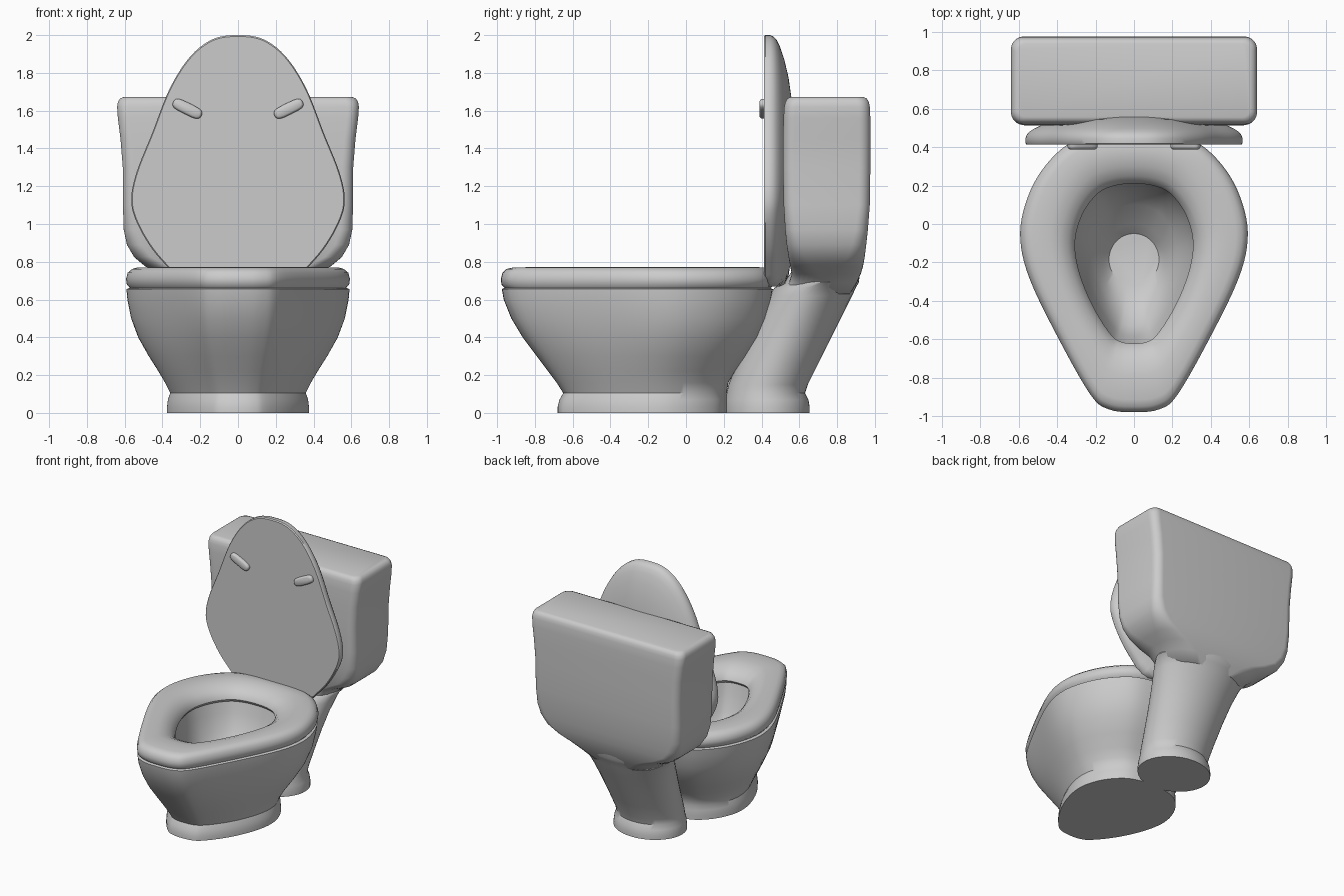
import bpy, bmesh, math
from mathutils import Vector

if "Cube" in bpy.data.objects:
    bpy.data.objects.remove(bpy.data.objects["Cube"])

ceramic = bpy.data.materials.new("light grey ceramic")
ceramic.diffuse_color = (0.6, 0.6, 0.6, 1)
ceramic.use_nodes = True
ceramic.node_tree.nodes["Principled BSDF"].inputs["Base Color"].default_value = ceramic.diffuse_color


def closed_curve(half, steps=5):
    """Smooth closed outline from the right half of a mirrored outline."""
    pts = [Vector(p) for p in half]
    pts += [Vector((-p.x, p.y)) for p in reversed(pts[1:-1])]
    n, out = len(pts), []
    for i in range(n):
        a, b, c, d = (pts[(i + k) % n] for k in (-1, 0, 1, 2))
        for s in range(steps):
            t = s / steps
            out.append(0.5 * (2 * b + (c - a) * t + (2 * a - 5 * b + 4 * c - d) * t ** 2
                              + (3 * b - a - 3 * c + d) * t ** 3))
    return out


def loft(name, rings, closed=False, angle=40):
    """Skin a list of equal-length rings, capping the ends unless closed."""
    bm = bmesh.new()
    vs = [[bm.verts.new(p) for p in r] for r in rings]
    n = len(vs[0])
    pairs = list(zip(vs, vs[1:])) + ([(vs[-1], vs[0])] if closed else [])
    for a, b in pairs:
        for i in range(n):
            j = (i + 1) % n
            bm.faces.new((a[i], a[j], b[j], b[i]))
    if not closed:
        bm.faces.new(vs[0])
        bm.faces.new(vs[-1])
    bmesh.ops.remove_doubles(bm, verts=bm.verts, dist=0.0005)
    bmesh.ops.recalc_face_normals(bm, faces=bm.faces)
    me = bpy.data.meshes.new(name)
    bm.to_mesh(me)
    bm.free()
    me.materials.append(ceramic)
    ob = bpy.data.objects.new(name, me)
    bpy.context.collection.objects.link(ob)
    bpy.ops.object.select_all(action='DESELECT')
    ob.select_set(True)
    bpy.context.view_layer.objects.active = ob
    bpy.ops.object.shade_smooth_by_angle(angle=math.radians(angle))
    return ob


# Egg outline shared by bowl and seat, normalised to -1..1
egg = closed_curve([(0, -.98), (.13, -.965), (.225, -.89), (.39, -.6), (.54, -.29), (.59, -.08),
                    (.565, .1), (.485, .27), (.35, .41), (.19, .46), (0, .47)])
egg = [Vector((p.x / .59, (p.y + .255) / .725)) for p in egg]


def egg_ring(y0, y1, hw, z, roundness=0.0):
    out = []
    for p in egg:
        q = p.lerp(p.normalized(), roundness)
        out.append((q.x * hw, (y0 + y1) / 2 + q.y * (y1 - y0) / 2, z))
    return out


def box_ring(hw, y0, y1, z, r, seg=8):
    out = []
    for k, (sx, y) in enumerate(((1, y1 - r), (-1, y1 - r), (-1, y0 + r), (1, y0 + r))):
        for i in range(seg + 1):
            a = math.pi / 2 * (k + i / seg)
            out.append((sx * (hw - r) + r * math.cos(a), y + r * math.sin(a), z))
    return out


# Bowl: outer wall up to the rim, then down the basin to a round flat bottom
loft("bowl", [egg_ring(*r) for r in (
    (-.68, .22, .38, 0, .4), (-.68, .22, .38, .03, .4), (-.67, .22, .375, .07, .4),
    (-.65, .215, .363, .105, .4), (-.685, .225, .39, .16, .35), (-.73, .26, .425, .22, .3),
    (-.79, .32, .475, .3, .2), (-.865, .385, .53, .4, .1), (-.925, .425, .565, .5, 0),
    (-.965, .45, .585, .6, 0), (-.975, .46, .59, .655, 0), (-.965, .45, .58, .66, 0),
    (-.64, .23, .33, .66, .3), (-.62, .21, .31, .58, .3), (-.58, .17, .275, .46, .35),
    (-.53, .1, .225, .36, .5), (-.43, .0, .17, .28, .8), (-.32, -.05, .13, .23, 1))])

# Seat: rounded ring resting on the rim
loft("seat", [egg_ring(*r) for r in (
    (-.96, .45, .572, .662, 0), (-.977, .467, .588, .68, 0), (-.98, .47, .592, .71, 0),
    (-.972, .462, .583, .742, 0), (-.95, .44, .56, .762, 0), (-.915, .42, .53, .77, 0),
    (-.79, .36, .44, .772, .15), (-.725, .3, .385, .76, .25), (-.67, .25, .345, .735, .3),
    (-.635, .22, .318, .705, .3), (-.622, .21, .31, .68, .3), (-.635, .22, .32, .662, .3))],
    closed=True)

# Lid: raised upright, flat front and domed back, cut flat at the hinge
lid_outline = closed_curve([(0, .5), (.16, .56), (.37, .77), (.47, .89), (.545, 1.03), (.565, 1.14),
                            (.535, 1.28), (.455, 1.48), (.36, 1.72), (.25, 1.89), (.13, 1.98),
                            (0, 2.0)])


def lid_ring(s, y):
    return [(p.x * s, y, max(.67, 1.25 + (p.y - 1.25) * s)) for p in lid_outline]


loft("lid", [lid_ring(*r) for r in (
    (.99, .413), (1, .42), (1, .445), (.99, .463), (.965, .48), (.92, .497), (.83, .52),
    (.7, .543), (.55, .559), (.38, .57), (.2, .575), (.06, .577))])

# Tank: rounded box that narrows into the neck below
loft("tank", [box_ring(*r) for r in (
    (.3, .5, .87, .63, .18), (.36, .545, .905, .69, .17), (.42, .56, .925, .735, .15),
    (.49, .552, .937, .775, .12), (.55, .543, .946, .825, .09), (.588, .533, .954, .89, .075),
    (.605, .525, .963, .97, .065), (.609, .517, .973, 1.1, .06), (.61, .513, .976, 1.3, .06),
    (.622, .513, .977, 1.45, .06), (.636, .516, .976, 1.56, .06), (.64, .52, .973, 1.62, .06),
    (.636, .526, .968, 1.645, .06), (.624, .537, .957, 1.665, .055),
    (.605, .555, .94, 1.672, .045))], angle=50)


# Pedestal: leaning support from the floor up to the tank
def oval(y0, y1, hw, z, n=48):
    return [(hw * math.cos(a), (y0 + y1) / 2 + (y1 - y0) / 2 * math.sin(a), z)
            for a in (math.tau * i / n for i in range(n))]


loft("pedestal", [oval(*r) for r in (
    (.2, .655, .265, 0), (.2, .655, .265, .03), (.205, .648, .26, .07), (.215, .63, .25, .105),
    (.225, .645, .252, .15), (.27, .7, .265, .26), (.33, .77, .285, .4), (.39, .835, .31, .53),
    (.44, .88, .335, .62), (.47, .9, .35, .665), (.52, .915, .37, .69), (.58, .925, .36, .78))])


# Bumpers: two small slanted pads on the front of the lid
def bumper(name, side):
    rings = []
    for s, y in ((1, .42), (1, .403), (.88, .394), (.6, .389)):
        ring = []
        for i in range(24):
            a = math.tau * i / 24
            u = math.copysign(abs(math.cos(a)) ** .5, math.cos(a)) * (.055 + .028 * s)
            v = math.copysign(abs(math.sin(a)) ** .7, math.sin(a)) * .031 * s
            c, d = math.cos(.46), math.sin(.46)
            ring.append((side * (.268 + u * c - v * d), y, 1.61 + u * d + v * c))
        rings.append(ring)
    loft(name, rings)


bumper("right_bumper", 1)
bumper("left_bumper", -1)
